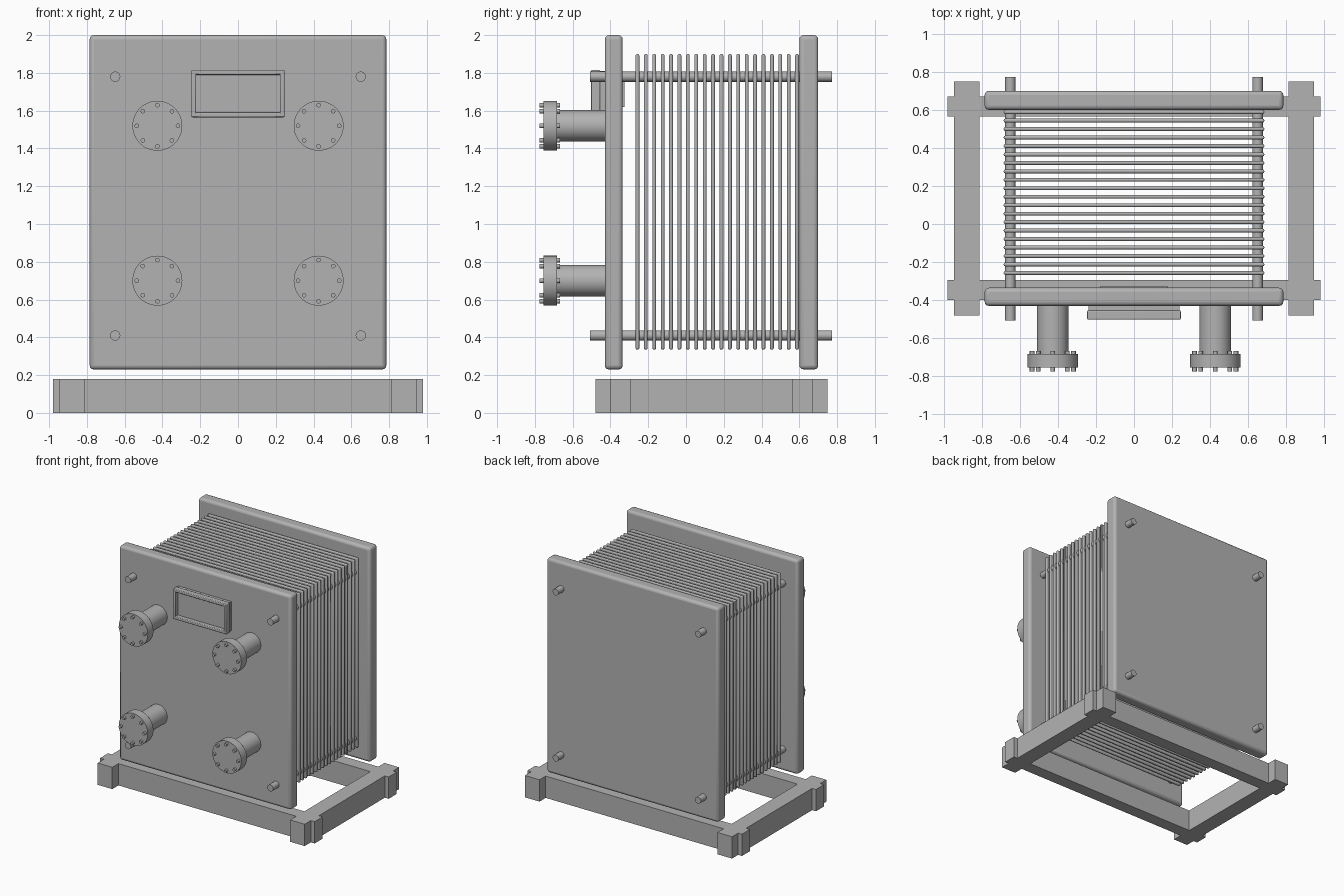
import bpy, math

if "Cube" in bpy.data.objects:
    bpy.data.objects.remove(bpy.data.objects["Cube"])

grey = bpy.data.materials.new("steel grey")
grey.diffuse_color = (0.45, 0.45, 0.45, 1)
grey.use_nodes = True
grey.node_tree.nodes["Principled BSDF"].inputs["Base Color"].default_value = grey.diffuse_color


def finish(ob, name, bevel=0.0, segments=3, smooth=True):
    ob.name = name
    ob.data.materials.append(grey)
    if bevel:
        m = ob.modifiers.new("rounded edges", 'BEVEL')
        m.width, m.segments = bevel, segments
    if smooth:
        bpy.ops.object.shade_smooth_by_angle(angle=math.radians(35))
    return ob


def box(name, x, y, z, bevel=0.0, segments=3):
    """Box from (min, max) pairs."""
    bpy.ops.mesh.primitive_cube_add(size=1, location=[sum(p) / 2 for p in (x, y, z)])
    ob = bpy.context.object
    ob.scale = [p[1] - p[0] for p in (x, y, z)]
    bpy.ops.object.transform_apply(location=False, rotation=False, scale=True)
    return finish(ob, name, bevel, segments, bevel > 0)


def rod(name, x, z, r, y, sides=32, bevel=0.0):
    """Cylinder lying along y."""
    bpy.ops.mesh.primitive_cylinder_add(vertices=sides, radius=r, depth=y[1] - y[0],
                                        location=(x, sum(y) / 2, z),
                                        rotation=(math.pi / 2, 0, 0))
    return finish(bpy.context.object, name, bevel, 2)


# Base frame: two cross rails and two side rails that overlap at the corners
box("front_rail", (-0.98, 0.98), (-0.40, -0.295), (0, 0.18))
box("back_rail", (-0.98, 0.98), (0.565, 0.67), (0, 0.18))
for side, x in (("left", (-0.945, -0.812)), ("right", (0.812, 0.945))):
    box(side + "_rail", x, (-0.48, 0.75), (0, 0.18))

# Thick end plates
box("front_end_plate", (-0.785, 0.785), (-0.43, -0.335), (0.23, 2.0), 0.022)
box("back_end_plate", (-0.785, 0.785), (0.60, 0.70), (0.23, 2.0), 0.022)

# Stack of thin exchanger plates
count = 20
for i in range(count):
    y = -0.257 + i * (0.588 + 0.257) / (count - 1)
    box("thin_plate", (-0.685, 0.685), (y - 0.01, y + 0.01), (0.335, 1.90), 0.008, 2)

# Tie rods through all four corners
for x in (-0.65, 0.65):
    for z in (0.41, 1.78):
        rod("tie_rod", x, z, 0.027, (-0.507, 0.772), 24)

# Pipe connections with bolted flanges
for x in (-0.427, 0.427):
    for z in (0.70, 1.52):
        rod("pipe", x, z, 0.083, (-0.69, -0.40))
        rod("flange", x, z, 0.132, (-0.755, -0.682), 48)
        for k in range(8):
            a = k * math.pi / 4
            rod("flange_bolt", x + 0.109 * math.cos(a), z + 0.109 * math.sin(a),
                0.012, (-0.775, -0.667), 12)

# Display housing with a raised rim round the screen
box("display_body", (-0.24, 0.24), (-0.468, -0.40), (1.57, 1.81))
for z in ((1.565, 1.59), (1.79, 1.815)):
    box("display_rim", (-0.246, 0.246), (-0.502, -0.455), z, 0.005, 2)
for x in ((-0.246, -0.222), (0.222, 0.246)):
    box("display_rim", x, (-0.502, -0.455), (1.565, 1.815), 0.005, 2)
box("display_screen", (-0.216, 0.216), (-0.474, -0.465), (1.596, 1.784))
box("display_back_cover", (-0.175, 0.175), (-0.36, -0.325), (1.62, 1.77))
